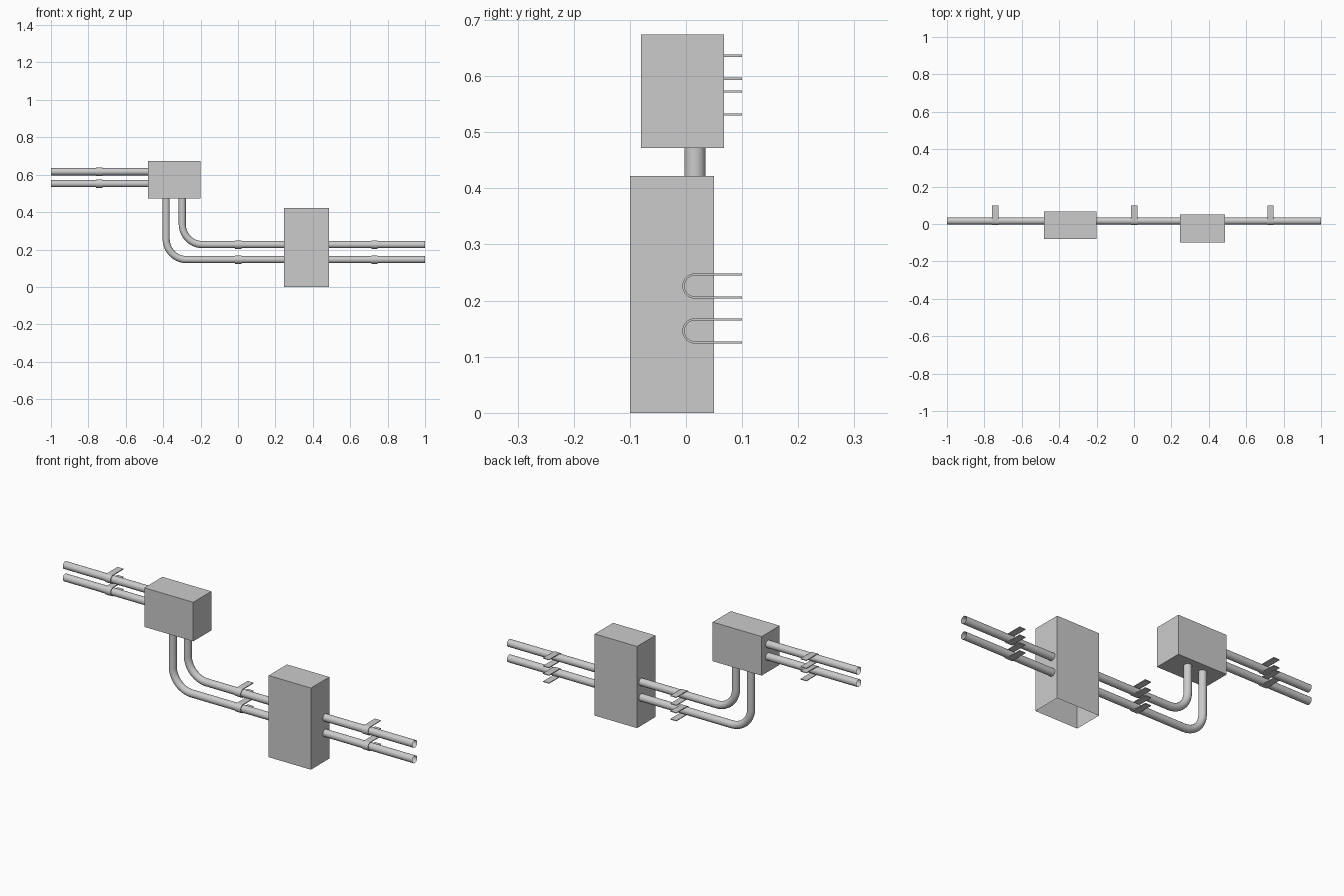
import bpy, bmesh
from math import sin, cos, pi
from mathutils import Vector

cube = bpy.data.objects.get("Cube")
if cube:
    bpy.data.objects.remove(cube, do_unlink=True)

grey = bpy.data.materials.new("light grey")
grey.use_nodes = True
COLOR = (0.6, 0.6, 0.6, 1)
grey.diffuse_color = COLOR
grey.node_tree.nodes["Principled BSDF"].inputs["Base Color"].default_value = COLOR

PIPE_Y, PIPE_R, BEND_R = 0.016, 0.019, 0.11
UPPER_RUN = (0.616, 0.552)   # pipe heights left of the small box
LOWER_RUN = (0.226, 0.146)   # pipe heights either side of the tall box
DROP_X = (-0.298, -0.384)    # vertical pipes under the small box


def finish(name, bm, smooth=False):
    bmesh.ops.recalc_face_normals(bm, faces=bm.faces)
    mesh = bpy.data.meshes.new(name)
    bm.to_mesh(mesh)
    bm.free()
    mesh.materials.append(grey)
    obj = bpy.data.objects.new(name, mesh)
    bpy.context.collection.objects.link(obj)
    if smooth:
        bpy.ops.object.select_all(action='DESELECT')
        obj.select_set(True)
        bpy.context.view_layer.objects.active = obj
        bpy.ops.object.shade_smooth_by_angle(angle=pi / 5)
    return obj


def box(name, low, high, open_bottom=False):
    bm = bmesh.new()
    bmesh.ops.create_cube(bm, size=1)
    low, high = Vector(low), Vector(high)
    for v in bm.verts:
        v.co = (low + high) / 2 + v.co * (high - low)
    bmesh.ops.recalc_face_normals(bm, faces=bm.faces)
    if open_bottom:
        down = [f for f in bm.faces if f.normal.z < -0.9]
        bmesh.ops.delete(bm, geom=down, context='FACES_ONLY')
    finish(name, bm)


def pipe(name, path, sides=24):
    """Open tube swept along (x, z) points in the plane of the pipes."""
    bm = bmesh.new()
    pts = [Vector((x, PIPE_Y, z)) for x, z in path]
    side = Vector((0, 1, 0))
    rings = []
    for i, p in enumerate(pts):
        tangent = (pts[min(i + 1, len(pts) - 1)] - pts[max(i - 1, 0)]).normalized()
        up = tangent.cross(side)
        rings.append([bm.verts.new(p + PIPE_R * (side * cos(a) + up * sin(a)))
                      for a in (2 * pi * k / sides for k in range(sides))])
    for r, s in zip(rings, rings[1:]):
        for k in range(sides):
            n = (k + 1) % sides
            bm.faces.new((r[k], r[n], s[n], s[k]))
    finish(name, bm, True)


def strap(name, x, z, width=0.034, inner=0.0185, outer=0.0225, back=0.1, steps=16):
    """U-shaped band around the front of a pipe with two flat legs to the back."""
    def outline(r):
        arc = [(PIPE_Y - r * sin(pi * k / steps), z + r * cos(pi * k / steps))
               for k in range(steps + 1)]
        return [(back, z + r)] + arc + [(back, z - r)]

    bm = bmesh.new()
    loops = [[bm.verts.new((x + dx, y, h)) for y, h in outline(r)]
             for dx, r in ((-width / 2, inner), (-width / 2, outer),
                           (width / 2, outer), (width / 2, inner))]
    for i in range(4):
        a, b = loops[i], loops[(i + 1) % 4]
        for k in range(len(a) - 1):
            bm.faces.new((a[k], a[k + 1], b[k + 1], b[k]))
    for end in (0, -1):
        bm.faces.new([loop[end] for loop in loops])
    finish(name, bm, True)


# Junction boxes
box("small_box", (-0.48, -0.08, 0.472), (-0.2, 0.068, 0.674))
box("tall_box", (0.245, -0.1, 0), (0.487, 0.05, 0.422), open_bottom=True)

# Pipe runs, two of each
for i, label in enumerate(("upper", "lower")):
    z, x = LOWER_RUN[i], DROP_X[i]
    pipe("left_pipe_" + label, [(-1, UPPER_RUN[i]), (-0.475, UPPER_RUN[i])])
    pipe("right_pipe_" + label, [(0.485, z), (1, z)])
    bend = [(x + BEND_R * (1 - cos(a)), z + BEND_R * (1 - sin(a)))
            for a in (pi / 2 * k / 14 for k in range(15))]
    pipe("bent_pipe_" + label, [(x, 0.476)] + bend + [(0.248, z)])

    # Wall straps
    strap("left_strap_" + label, -0.742, UPPER_RUN[i])
    strap("middle_strap_" + label, 0.002, z)
    strap("right_strap_" + label, 0.73, z)
